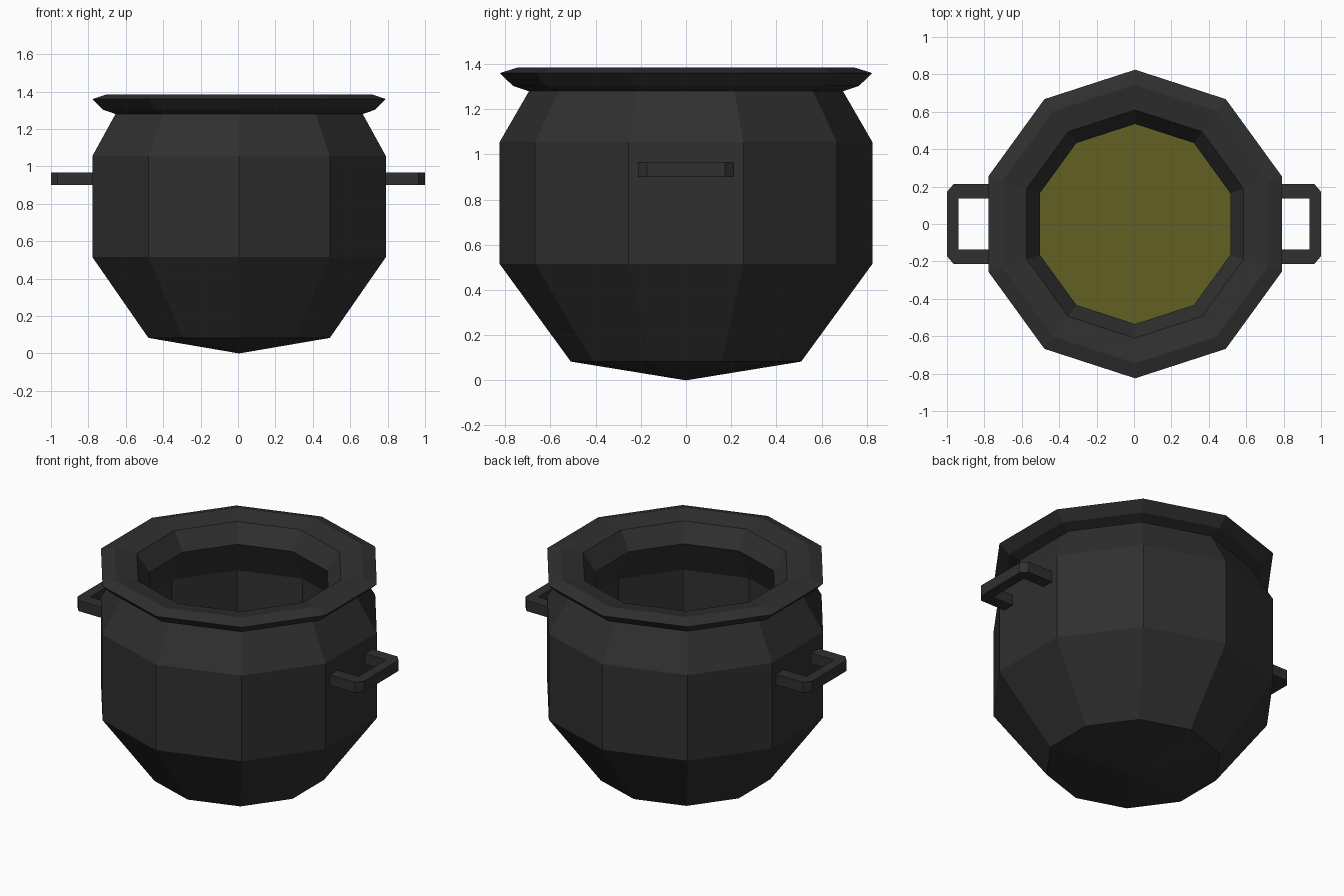
import bpy, bmesh, math

if "Cube" in bpy.data.objects:
    bpy.data.objects.remove(bpy.data.objects["Cube"])

SIDES = 10
CX = 0.006  # body sits very slightly right of the handle centre


def material(name, rgb):
    m = bpy.data.materials.new(name)
    m.diffuse_color = (*rgb, 1)
    m.use_nodes = True
    m.node_tree.nodes["Principled BSDF"].inputs["Base Color"].default_value = m.diffuse_color
    return m


def finish(name, bm, mat, recalc=True):
    if recalc:
        bmesh.ops.recalc_face_normals(bm, faces=bm.faces)
    me = bpy.data.meshes.new(name)
    bm.to_mesh(me)
    bm.free()
    me.materials.append(mat)
    ob = bpy.data.objects.new(name, me)
    bpy.context.collection.objects.link(ob)
    return ob


def ring(bm, r, z):
    return [bm.verts.new((CX + r * math.cos(math.pi / 2 + math.tau * k / SIDES),
                          r * math.sin(math.pi / 2 + math.tau * k / SIDES), z))
            for k in range(SIDES)]


iron = material("black_iron", (0.029, 0.029, 0.029))
brew = material("olive_liquid", (0.125, 0.115, 0.018))

# Pot shell: outer wall, flared lip, inner wall and floor
profile = [(0.51, 0.083), (0.825, 0.515), (0.825, 1.055), (0.695, 1.28),
           (0.765, 1.303), (0.825, 1.36), (0.745, 1.385), (0.61, 1.36),
           (0.535, 1.25), (0.635, 1.04), (0.635, 0.55), (0.42, 0.23)]
bm = bmesh.new()
rings = [ring(bm, r, z) for r, z in profile]
for a, b in zip(rings, rings[1:]):
    for k in range(SIDES):
        n = (k + 1) % SIDES
        bm.faces.new((a[k], a[n], b[n], b[k]))
tip = bm.verts.new((CX, 0, 0))
for k in range(SIDES):
    bm.faces.new((tip, rings[0][(k + 1) % SIDES], rings[0][k]))
bm.faces.new(rings[-1])
finish("pot_body", bm, iron)

# Liquid surface inside
bm = bmesh.new()
bm.faces.new(ring(bm, 0.634, 0.66))
finish("liquid", bm, brew, recalc=False)

# Side handles: chamfered U brackets
outer = [(0.76, 0.213), (0.965, 0.213), (1.0, 0.172)]
inner = [(0.76, 0.137), (0.937, 0.137)]
outer += [(x, -y) for x, y in reversed(outer)]
inner += [(x, -y) for x, y in reversed(inner)]
for side, name in ((-1, "left_handle"), (1, "right_handle")):
    bm = bmesh.new()
    face = bm.faces.new([bm.verts.new((side * x, y, 0.90))
                         for x, y in outer + inner[::-1]])
    ext = bmesh.ops.extrude_face_region(bm, geom=[face], use_keep_orig=True)
    top = [g for g in ext["geom"] if isinstance(g, bmesh.types.BMVert)]
    bmesh.ops.translate(bm, verts=top, vec=(0, 0, 0.067))
    finish(name, bm, iron)
